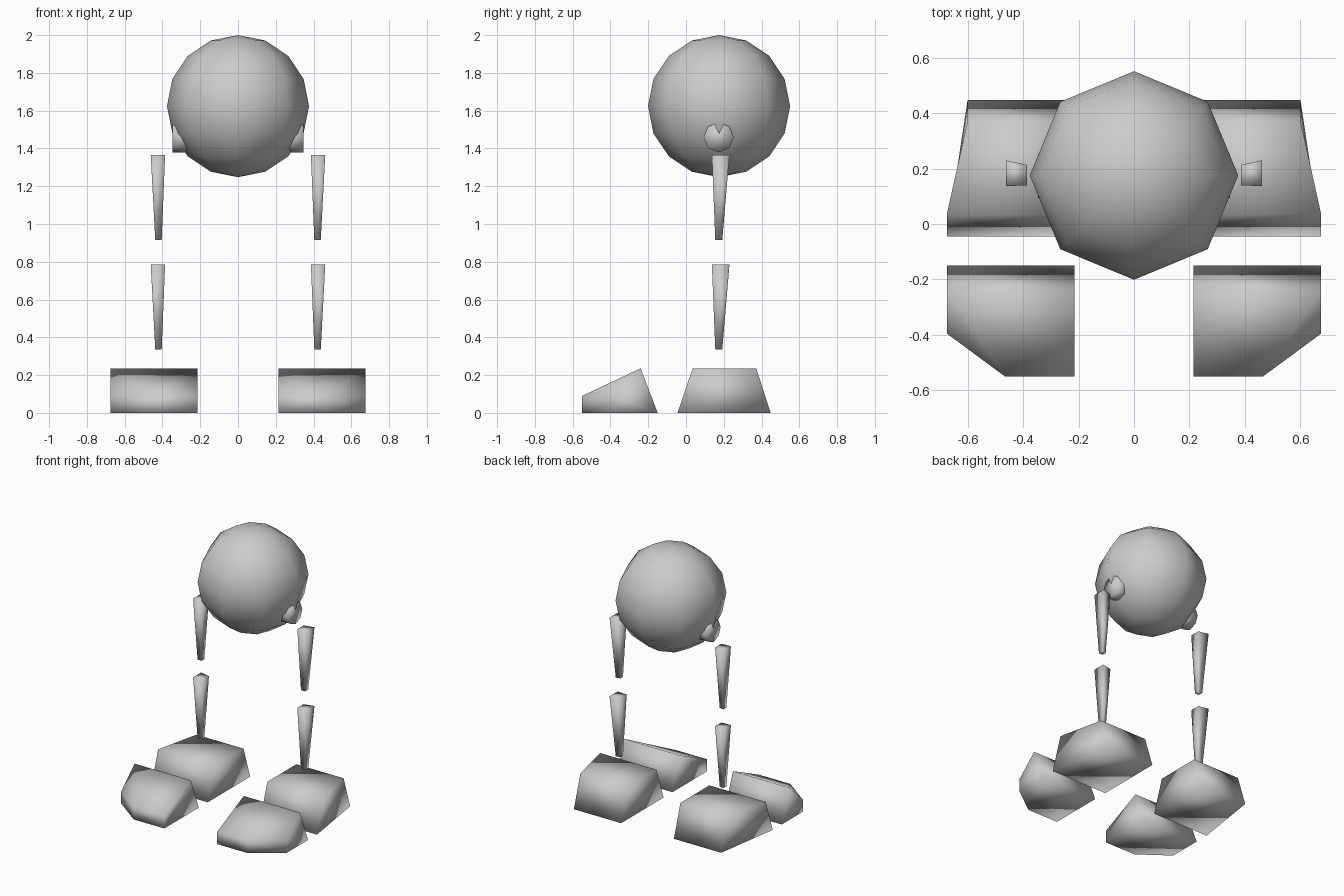
import bpy, bmesh
from math import pi
from mathutils import Matrix

if "Cube" in bpy.data.objects:
    bpy.data.objects.remove(bpy.data.objects["Cube"])


def add_object(name, bm, mirror=True):
    """Turn a bmesh into a smooth object, mirrored across x = 0 if wanted."""
    bmesh.ops.recalc_face_normals(bm, faces=bm.faces)
    for f in bm.faces:
        f.smooth = True
    me = bpy.data.meshes.new(name)
    bm.to_mesh(me)
    bm.free()
    ob = bpy.data.objects.new(name, me)
    bpy.context.collection.objects.link(ob)
    if mirror:
        mod = ob.modifiers.new("Mirror", 'MIRROR')
        mod.use_mirror_merge = False
    return ob


def loft(low, z0, high, z1):
    """Closed block between two rings of (x, y) points."""
    bm = bmesh.new()
    a = [bm.verts.new((x, y, z0)) for x, y in low]
    b = [bm.verts.new((x, y, z1)) for x, y in high]
    n = len(a)
    for i in range(n):
        j = (i + 1) % n
        bm.faces.new((a[i], a[j], b[j], b[i]))
    bm.faces.new(a[::-1])
    bm.faces.new(b)
    return bm


# Head: low-poly ball
bm = bmesh.new()
bmesh.ops.create_uvsphere(bm, u_segments=8, v_segments=8, radius=0.376,
                          matrix=Matrix.Translation((0, 0.175, 1.624)))
add_object("head", bm, mirror=False)

# Ears: short discs set into the sides of the head
bm = bmesh.new()
bmesh.ops.create_cone(bm, cap_ends=True, segments=8, radius1=0.08, radius2=0.08, depth=0.105,
                      matrix=Matrix.Translation((0.2945, 0.173, 1.459)) @ Matrix.Rotation(pi / 2, 4, 'Y'))
add_object("ear", bm)

# Limbs: two tapered four-sided sticks per side
limb_top = [(0.386, 0.139), (0.462, 0.137), (0.462, 0.230), (0.386, 0.213)]
limb_end = [(0.404, 0.156), (0.438, 0.155), (0.438, 0.192), (0.404, 0.185)]
for name, z in (("lower_limb", 0.335), ("upper_limb", 0.915)):
    add_object(name, loft(limb_end, z, limb_top, z + 0.45))

# Heels: blocks with sloping front and back
heel_low = [(0.215, -0.045), (0.675, -0.045), (0.60, 0.448), (0.215, 0.448)]
heel_top = [(0.215, 0.035), (0.675, 0.035), (0.60, 0.372), (0.215, 0.372)]
add_object("heel", loft(heel_low, 0, heel_top, 0.236))

# Toes: wedges with the outer front corner cut off
bm = bmesh.new()
plan = [(0.215, -0.15), (0.675, -0.15), (0.675, -0.395), (0.465, -0.55), (0.215, -0.55)]
base = [bm.verts.new((x, y, 0)) for x, y in plan]
tip = [bm.verts.new((x, y, 0.09)) for x, y in plan[2:]]
ridge = [bm.verts.new((x, -0.24, 0.236)) for x in (0.215, 0.675)]
bm.faces.new(base)
bm.faces.new((base[0], base[1], ridge[1], ridge[0]))
bm.faces.new((base[1], base[2], tip[0], ridge[1]))
bm.faces.new((base[2], base[3], tip[1], tip[0]))
bm.faces.new((base[3], base[4], tip[2], tip[1]))
bm.faces.new((base[4], base[0], ridge[0], tip[2]))
bm.faces.new((ridge[1], tip[0], tip[1]))
bm.faces.new((ridge[0], ridge[1], tip[1], tip[2]))
add_object("toe", bm)
